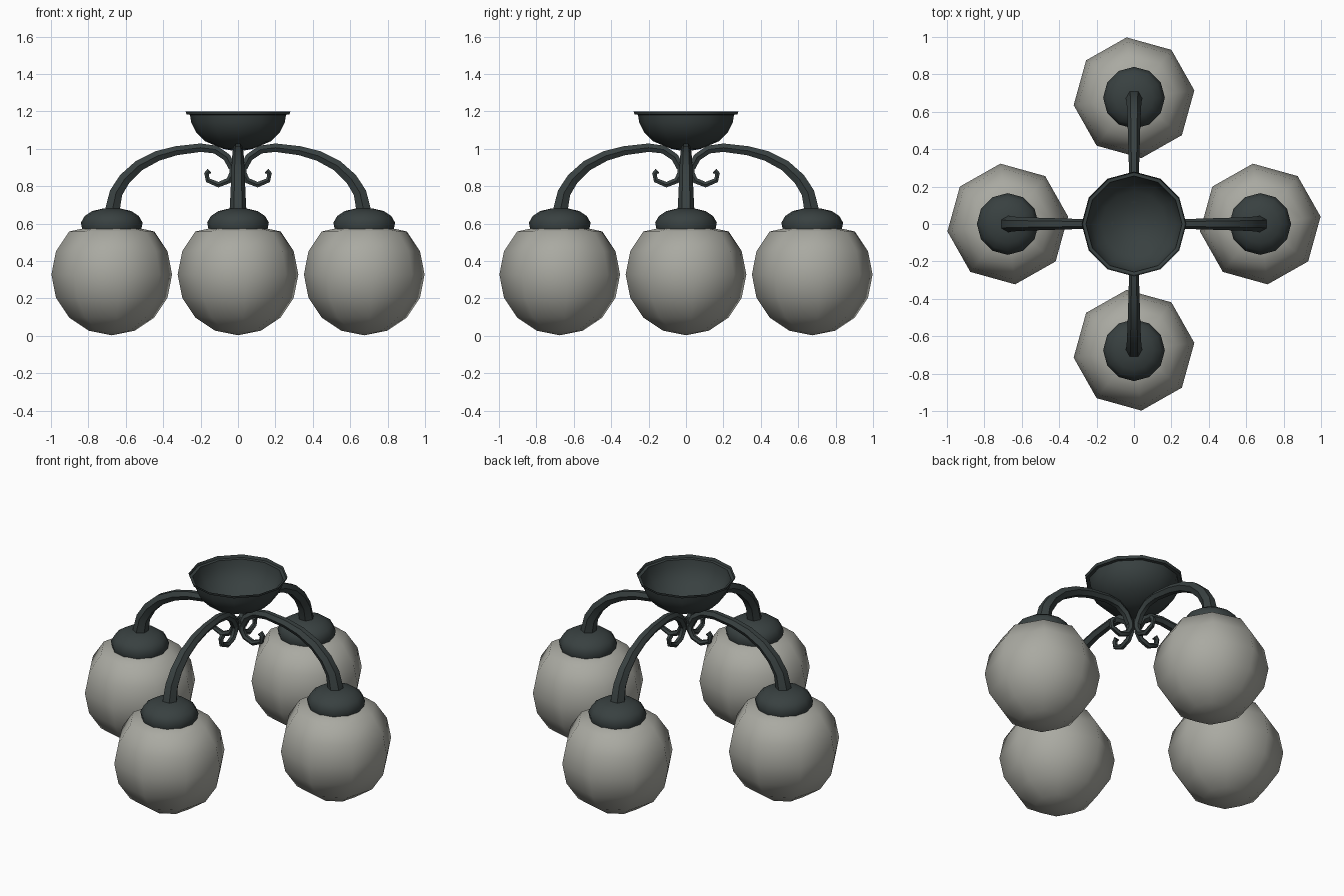
import bpy, bmesh, math
from mathutils import Vector, Matrix

if "Cube" in bpy.data.objects:
    bpy.data.objects.remove(bpy.data.objects["Cube"])


def material(name, rgb):
    m = bpy.data.materials.new(name)
    m.diffuse_color = (*rgb, 1)
    m.use_nodes = True
    m.node_tree.nodes["Principled BSDF"].inputs["Base Color"].default_value = m.diffuse_color
    return m


IRON = material("dark iron", (0.04, 0.052, 0.052))
GLASS = material("frosted glass", (0.40, 0.40, 0.36))


def finish(bm, name, mat, angle, matrix):
    """Turn a bmesh into a smooth-shaded object, rotated about the axis."""
    bmesh.ops.transform(bm, matrix=matrix, verts=bm.verts)
    me = bpy.data.meshes.new(name)
    bm.to_mesh(me)
    bm.free()
    me.materials.append(mat)
    ob = bpy.data.objects.new(name, me)
    bpy.context.collection.objects.link(ob)
    bpy.context.view_layer.objects.active = ob
    bpy.ops.object.select_all(action='DESELECT')
    ob.select_set(True)
    bpy.ops.object.shade_smooth_by_angle(angle=math.radians(angle))
    return ob


def bridge(bm, a, b):
    """Join two rings; a ring of one vertex is a pole."""
    n = max(len(a), len(b))
    for i in range(n):
        j = (i + 1) % n
        q = [a[i % len(a)], a[j % len(a)], b[j % len(b)], b[i % len(b)]]
        bm.faces.new(list(dict.fromkeys(q)))


def lathe(name, profile, sides, phase, mat, angle, matrix=Matrix(), x=0):
    """Revolve (radius, z) points listed from bottom to top."""
    bm = bmesh.new()
    rings = []
    for r, z in profile:
        count = sides if r > 0 else 1
        rings.append([bm.verts.new((x + r * math.cos(phase + math.tau * i / sides),
                                    r * math.sin(phase + math.tau * i / sides), z))
                      for i in range(count)])
    for a, b in zip(rings, rings[1:]):
        bridge(bm, a, b)
    return finish(bm, name, mat, angle, matrix)


def tube(name, path, sides, mat, matrix):
    """Sweep a ring along (x, z, radius) points in the xz plane."""
    bm = bmesh.new()
    pts = [Vector((x, 0, z)) for x, z, r in path]
    side = Vector((0, 1, 0))
    rings = []
    for k, p in enumerate(pts):
        t = (pts[min(k + 1, len(pts) - 1)] - pts[max(k - 1, 0)]).normalized()
        up = t.cross(side)
        rings.append([bm.verts.new(p + path[k][2] * (math.cos(a) * side + math.sin(a) * up))
                      for a in (math.tau * i / sides for i in range(sides))])
    for a, b in zip(rings, rings[1:]):
        bridge(bm, a, b)
    bm.faces.new(rings[0])
    bm.faces.new(rings[-1])
    bmesh.ops.recalc_face_normals(bm, faces=bm.faces)
    return finish(bm, name, mat, 50, matrix)


# open ceiling bowl with a thin lip
lathe("ceiling_bowl", [(0, 0.985), (0.08, 1.0), (0.175, 1.04), (0.225, 1.09), (0.25, 1.14),
                       (0.257, 1.182), (0.275, 1.184), (0.28, 1.2)], 12, 0, IRON, 50)

# globe profile: rings 22.5 degrees apart, nearly flat near the cap
globe = [(0, 0.003)]
globe += [(0.325 * math.cos(math.radians(d)), 0.328 + 0.325 * math.sin(math.radians(d)))
          for d in (-67.5, -45, -22.5, 0, 22.5, 45)]
globe += [(0.15, 0.575)]
cap = [(0.14, 0.57), (0.158, 0.572), (0.165, 0.605), (0.145, 0.64), (0.105, 0.667), (0.05, 0.68), (0, 0.681)]

# arm sweeps from the globe in to the bowl and down toward the axis
arm = [(0.672, 0.67, 0.045), (0.652, 0.765, 0.04), (0.605, 0.84, 0.037), (0.53, 0.91, 0.034),
       (0.43, 0.962, 0.031), (0.33, 0.99, 0.028), (0.2, 1.006, 0.026), (0.12, 0.996, 0.025),
       (0.06, 0.955, 0.024), (0.03, 0.90, 0.024)]
# decorative hook below the bowl
hook = [(0.028, 0.93, 0.022), (0.028, 0.87, 0.02), (0.05, 0.83, 0.018), (0.105, 0.808, 0.017),
        (0.162, 0.832, 0.015), (0.168, 0.868, 0.015), (0.152, 0.882, 0.018)]

# four identical arms around the axis
for k, word in enumerate(("right", "back", "left", "front")):
    turn = Matrix.Rotation(math.pi / 2 * k, 4, 'Z')
    lathe(word + "_globe", globe, 8, math.radians(7), GLASS, 60, turn, 0.675)
    lathe(word + "_globe_cap", cap, 12, 0, IRON, 50, turn, 0.675)
    tube(word + "_arm", arm, 6, IRON, turn)
    tube(word + "_hook", hook, 6, IRON, turn)
